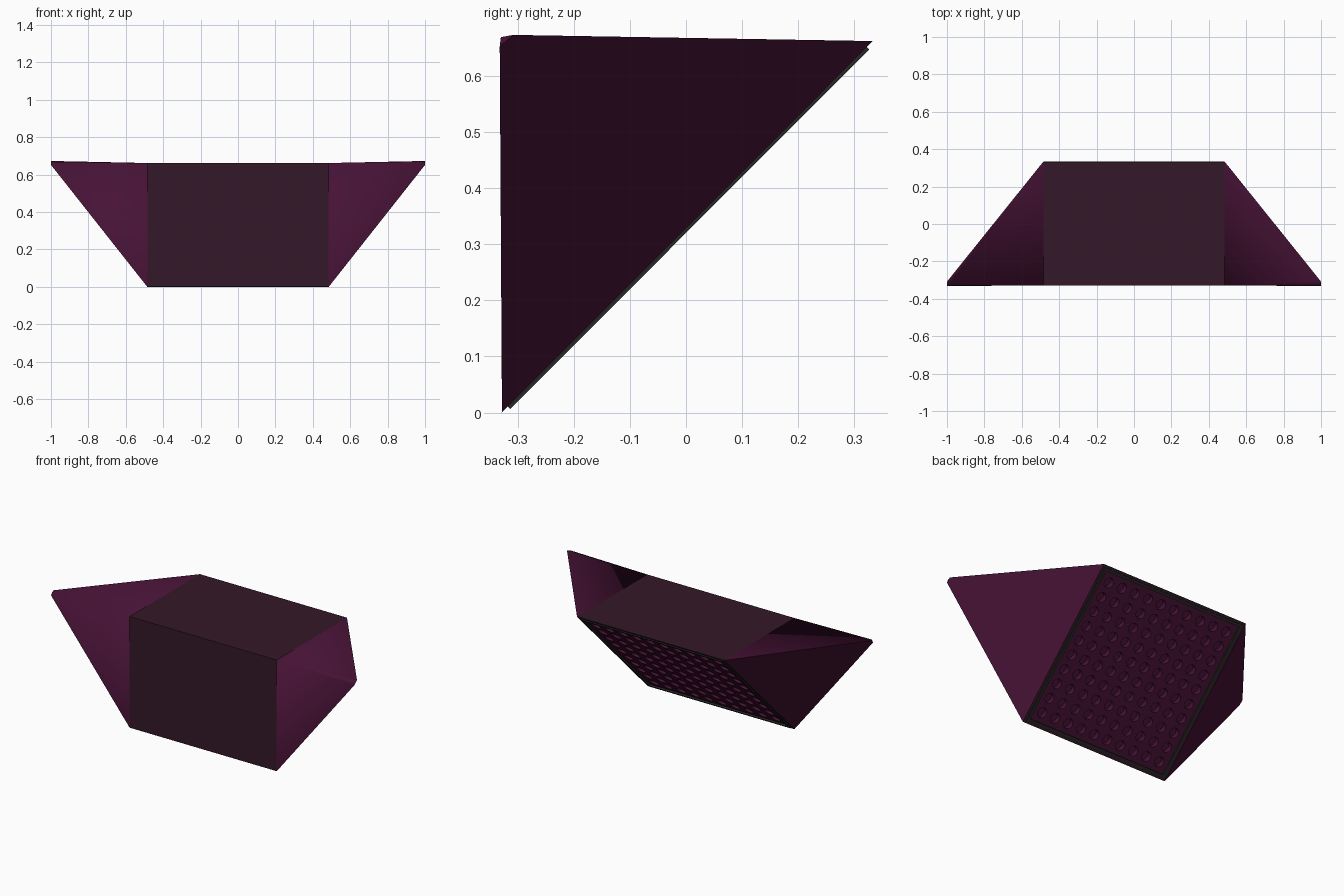
import bpy, bmesh, math
from mathutils import Vector, Matrix

if "Cube" in bpy.data.objects:
    bpy.data.objects.remove(bpy.data.objects["Cube"])

W, Y0, Y1, H = 0.485, -0.328, 0.333, 0.662   # half width, front, back, height


def material(name, rgb):
    m = bpy.data.materials.new(name)
    m.diffuse_color = (*rgb, 1)
    m.use_nodes = True
    m.node_tree.nodes["Principled BSDF"].inputs["Base Color"].default_value = m.diffuse_color
    return m


SHELL = material("shell", (0.034, 0.009, 0.021))
PURPLE = material("purple", (0.062, 0.006, 0.036))
DARK = material("dark_rubber", (0.02, 0.02, 0.018))


def make(name, bm, mat, matrix=None):
    me = bpy.data.meshes.new(name)
    bm.to_mesh(me)
    bm.free()
    me.materials.append(mat)
    ob = bpy.data.objects.new(name, me)
    if matrix:
        ob.matrix_world = matrix
    bpy.context.collection.objects.link(ob)
    return ob


def poly(bm, pts, smooth=False, flip=False):
    vs = [p if isinstance(p, bmesh.types.BMVert) else bm.verts.new(p) for p in pts]
    f = bm.faces.new(vs[::-1] if flip else vs)
    f.smooth = smooth


# Local frame of the sloping grille face: x across, y up the slope, z outward
v = Vector((0, Y1 - Y0, H)).normalized()
u = Vector((-1, 0, 0))
n = u.cross(v)
SLOPE = Matrix((u, v, n)).transposed().to_4x4()
SLOPE.translation = (0, (Y0 + Y1) / 2, H / 2)
HV = math.hypot(Y1 - Y0, H) / 2

# Body: front and top walls of the wedge
bm = bmesh.new()
c = [bm.verts.new((x, y, z)) for y, z in ((Y0, 0), (Y0, H), (Y1, H)) for x in (-W, W)]
poly(bm, (c[0], c[1], c[3], c[2]))
poly(bm, (c[2], c[3], c[5], c[4]))
make("wedge_body", bm, SHELL)

# Wings: closed pyramids tapering to a blunt tip, soft along the top front edge
for s, side in ((1, "right"), (-1, "left")):
    P = lambda x, y, z: Vector((s * x, y, z))
    A, P1, P2 = P(W, Y0, H), P(W, Y1, H), P(W, Y0, 0)
    T1, T2, T3 = P(1, -0.308, 0.673), P(1, -0.332, 0.652), P(0.995, -0.33, 0.669)
    fl = s < 0
    bm = bmesh.new()
    a, p1, p2, t1, t2, t3 = [bm.verts.new(p) for p in (A, P1, P2, T1, T2, T3)]
    poly(bm, (a, t3, t1, p1), True, fl)
    poly(bm, (a, p2, t2, t3), True, fl)
    poly(bm, (t3, t2, t1), True, fl)
    poly(bm, (P2, P1, T1, T2), False, fl)
    make(side + "_wing", bm, PURPLE)


# Rectangular rings round the grille
def ring(name, outer, inner, z0, z1, mat):
    bm = bmesh.new()
    loops = []
    for (hx, hy), z in ((outer, z0), (outer, z1), (inner, z1), (inner, z0)):
        loops.append([bm.verts.new((i * hx, j * hy, z))
                      for i, j in ((-1, -1), (1, -1), (1, 1), (-1, 1))])
    for k in range(3):
        for i in range(4):
            j = (i + 1) % 4
            poly(bm, (loops[k][i], loops[k][j], loops[k + 1][j], loops[k + 1][i]))
    make(name, bm, mat, SLOPE)


ring("outer_rim", (W, HV), (W - 0.015, HV - 0.015), -0.001, 0.0, SHELL)
ring("grille_frame", (W - 0.015, HV - 0.015), (W - 0.03, HV - 0.03), -0.008, 0.006, DARK)

# Grille: grid of square cells, each with a round pocket
bm = bmesh.new()
NX, NY, SEG = 10, 10, 16
gx, gy = W - 0.03, HV - 0.03
mx, my = gx - 0.01, gy - 0.01
dx, dy = 2 * mx / NX, 2 * my / NY
R, Z, DEPTH = 0.028, -0.003, 0.03
for i in range(NX):
    for j in range(NY):
        cx, cy = -mx + (i + .5) * dx, -my + (j + .5) * dy
        sq, top, bot = [], [], []
        for k in range(SEG):
            t = 2 * math.pi * k / SEG
            co, si = math.cos(t), math.sin(t)
            m = max(abs(co), abs(si))
            sq.append(bm.verts.new((cx + co / m * dx / 2, cy + si / m * dy / 2, Z)))
            top.append(bm.verts.new((cx + co * R, cy + si * R, Z)))
            bot.append(bm.verts.new((cx + co * R, cy + si * R, Z - DEPTH)))
        for k in range(SEG):
            l = (k + 1) % SEG
            poly(bm, (sq[k], sq[l], top[l], top[k]))
            poly(bm, (top[k], top[l], bot[l], bot[k]))
        poly(bm, bot)
bmesh.ops.remove_doubles(bm, verts=bm.verts, dist=1e-5)
make("perforated_grille", bm, PURPLE, SLOPE)
ring("grille_border", (gx, gy), (mx, my), -0.008, Z, PURPLE)
